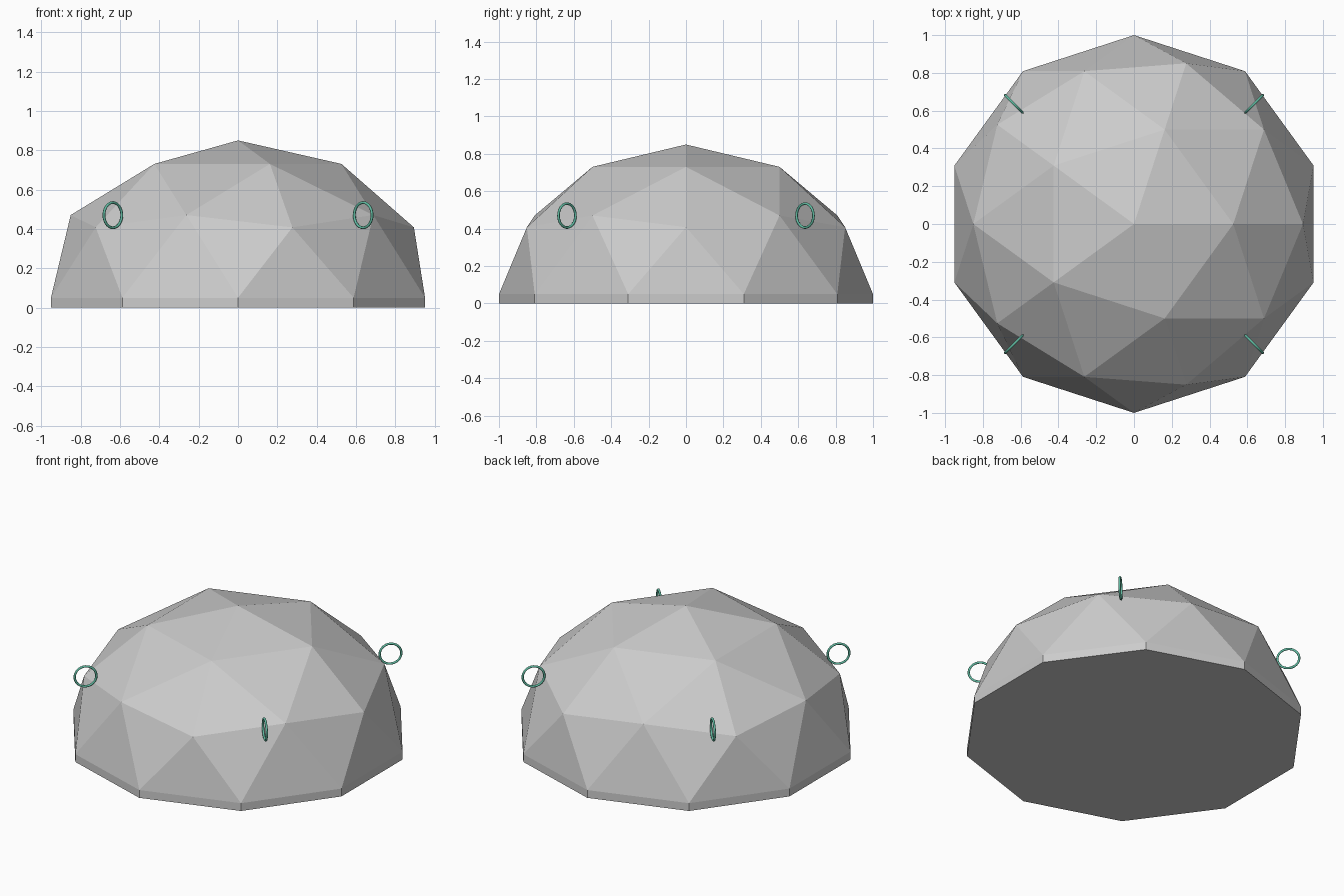
import bpy, bmesh
from math import pi, cos, sin

if "Cube" in bpy.data.objects:
    bpy.data.objects.remove(bpy.data.objects["Cube"])

BASE = 0.05

# Faceted dome: upper half of an icosphere, squashed, on a short skirt
bm = bmesh.new()
bmesh.ops.create_icosphere(bm, subdivisions=2, radius=1)
bmesh.ops.delete(bm, geom=[v for v in bm.verts if v.co.z < -0.01], context='VERTS')
for v in bm.verts:
    v.co.z = v.co.z * 0.8 + BASE
rim = [e for e in bm.edges if e.is_boundary]
res = bmesh.ops.extrude_edge_only(bm, edges=rim)
for v in res['geom']:
    if isinstance(v, bmesh.types.BMVert):
        v.co.z = 0
bmesh.ops.holes_fill(bm, edges=[e for e in bm.edges if e.is_boundary], sides=0)
bmesh.ops.recalc_face_normals(bm, faces=bm.faces[:])
mesh = bpy.data.meshes.new("dome")
bm.to_mesh(mesh)
bm.free()
bpy.context.collection.objects.link(bpy.data.objects.new("dome", mesh))

# Four upright tie rings on the diagonals
green = bpy.data.materials.new("ring_green")
green.diffuse_color = (0.12, 0.50, 0.36, 1)
green.use_nodes = True
green.node_tree.nodes["Principled BSDF"].inputs["Base Color"].default_value = green.diffuse_color
for i in range(4):
    a = pi / 4 + i * pi / 2
    bpy.ops.mesh.primitive_torus_add(
        major_radius=0.064, minor_radius=0.007, major_segments=32, minor_segments=8,
        location=(0.9 * cos(a), 0.9 * sin(a), 0.47), rotation=(pi / 2, 0, a))
    ring = bpy.context.object
    ring.name = f"tie_ring_{i + 1}"
    ring.data.materials.append(green)
    bpy.ops.object.shade_smooth()
